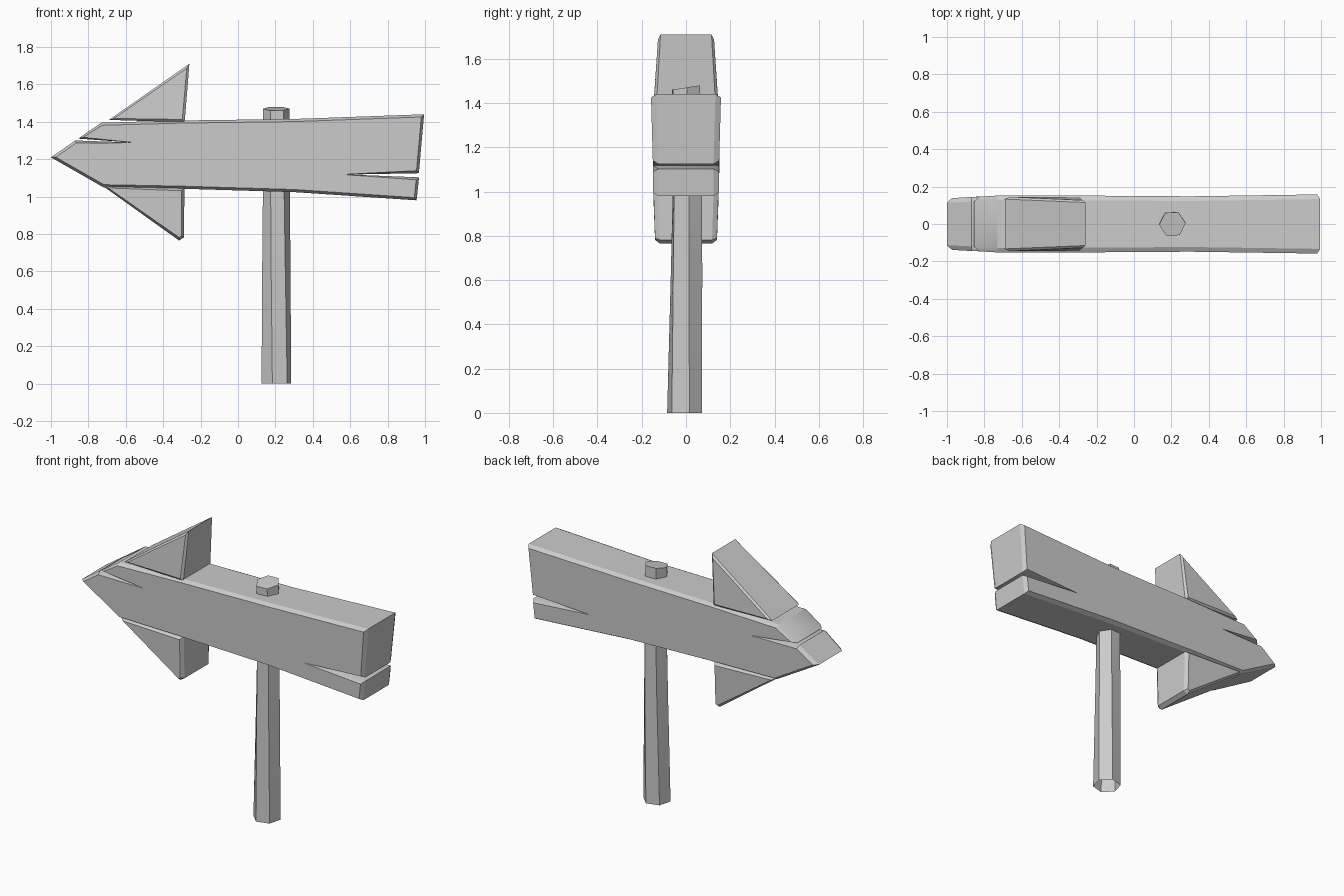
import bpy
import bmesh
from math import cos, sin, radians
from mathutils import Vector

if "Cube" in bpy.data.objects:
    bpy.data.objects.remove(bpy.data.objects["Cube"])

wood = bpy.data.materials.new("grey_wood")
wood.use_nodes = True
wood.diffuse_color = (0.6, 0.6, 0.6, 1)
wood.node_tree.nodes["Principled BSDF"].inputs["Base Color"].default_value = (0.6, 0.6, 0.6, 1)


def build(name, rings, cap_start=True, cap_end=True):
    """Bridge equal rings of points into one object."""
    bm = bmesh.new()
    loops = [[bm.verts.new(p) for p in ring] for ring in rings]
    n = len(loops[0])
    for a, b in zip(loops, loops[1:]):
        for i in range(n):
            j = (i + 1) % n
            bm.faces.new((a[i], a[j], b[j], b[i]))
    if cap_start:
        bm.faces.new(loops[0][::-1])
    if cap_end:
        bm.faces.new(loops[-1])
    bmesh.ops.recalc_face_normals(bm, faces=bm.faces)
    mesh = bpy.data.meshes.new(name)
    bm.to_mesh(mesh)
    bm.free()
    mesh.materials.append(wood)
    obj = bpy.data.objects.new(name, mesh)
    bpy.context.collection.objects.link(obj)
    bpy.ops.object.select_all(action='DESELECT')
    obj.select_set(True)
    bpy.context.view_layer.objects.active = obj
    bpy.ops.object.shade_smooth_by_angle(angle=radians(25))
    return obj


def inset(points, width):
    """Shrink a clockwise outline, with limited mitres at sharp corners."""
    result = []
    for i, p in enumerate(points):
        d1 = (p - points[i - 1]).normalized()
        d2 = (points[(i + 1) % len(points)] - p).normalized()
        n1, n2 = Vector((d1.y, -d1.x)), Vector((d2.y, -d2.x))
        m = (n1 + n2).normalized()
        result.append(p + m * min(width / max(m.dot(n1), 0.1), width * 2))
    return result


def slab(name, outline, width, depth):
    """Plank with chamfered rims; each outline point is x, z, half thickness."""
    full = [Vector(p[:2]) for p in outline]
    small = inset(full, width)
    half = [p[2] for p in outline]

    def ring(pts, side, drop):
        return [(p.x, side * (h - drop), p.y) for p, h in zip(pts, half)]
    return build(name, [ring(small, -1, 0), ring(full, -1, depth),
                        ring(full, 1, depth), ring(small, 1, 0)])


# Arrow board with a split at each end
slab("arrow_board", [
    (-1, 1.21, .138), (-.87, 1.30, .145), (-.58, 1.29, .152), (-.855, 1.31, .146),
    (-.73, 1.395, .152), (-.3, 1.407, .152), (.3, 1.415, .148), (.995, 1.44, .158),
    (.967, 1.125, .15), (.59, 1.118, .15), (.968, 1.103, .15), (.955, .98, .15),
    (.3, 1.024, .148), (-.3, 1.042, .15), (-.72, 1.05, .15)], .014, .025)

# Fins of the arrow head
slab("upper_fin", [(-.69, 1.41, .145), (-.26, 1.71, .127), (-.285, 1.398, .145)], .014, .012)
slab("lower_fin", [(-.72, 1.055, .15), (-.287, 1.045, .148), (-.288, .782, .14),
                   (-.315, .765, .14)], .014, .022)


# Post: twisted six-sided rings with a sloping top and an open foot
def post_ring(x, y, z, radius, twist, slope=0):
    ring = []
    for i in range(6):
        a = radians(60 * i + twist)
        ring.append((x + radius * cos(a), y + radius * sin(a), z + slope * sin(a)))
    return ring


build("post", [post_ring(.205, -.006, 0, .082, 15), post_ring(.205, .003, .67, .076, 8),
               post_ring(.205, .006, 1.05, .072, 5), post_ring(.205, 0, 1.47, .071, 3, .011)],
      cap_start=False)
